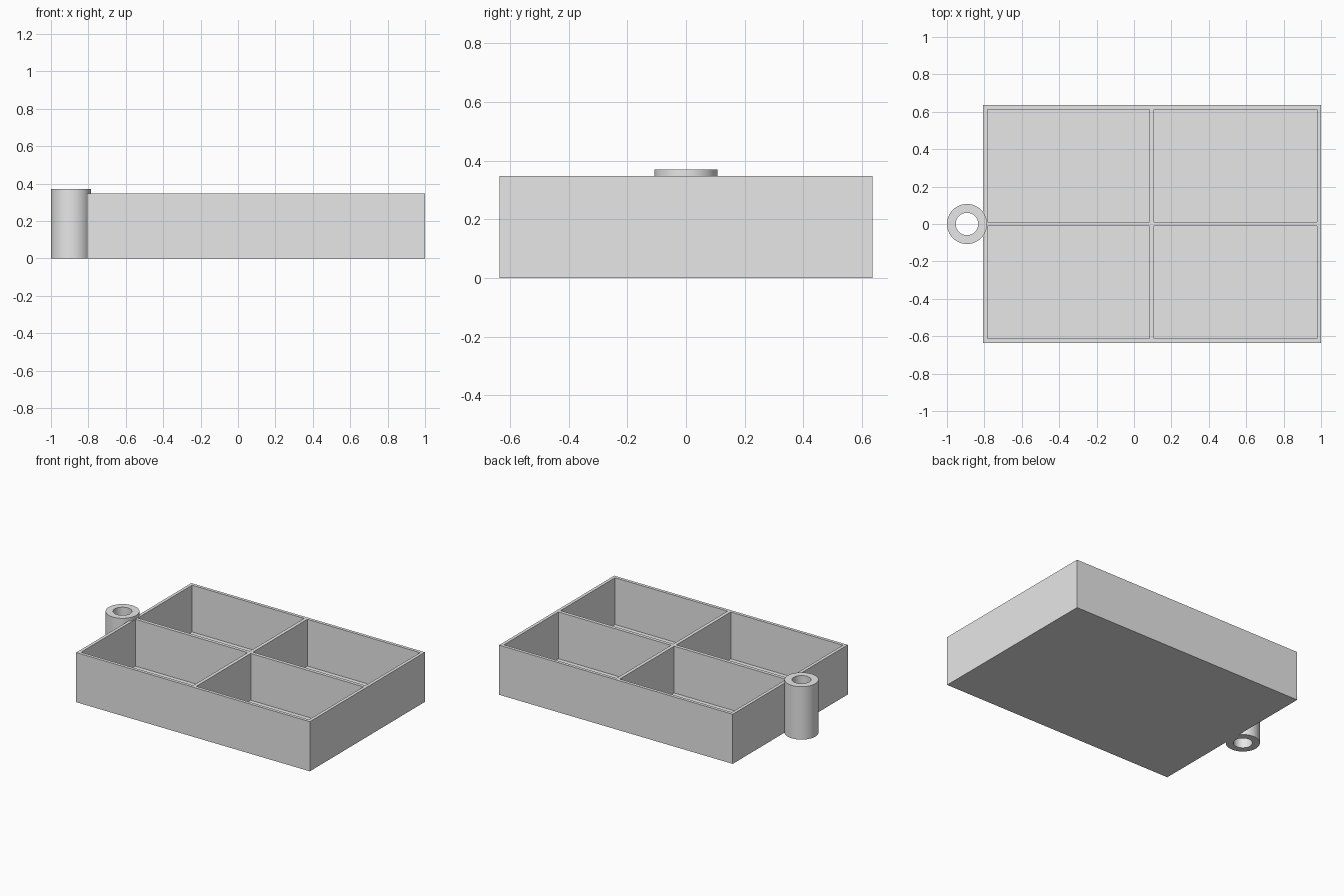
import bpy, bmesh
from math import tau
from mathutils import Vector

cube = bpy.data.objects.get("Cube")
if cube:
    bpy.data.objects.remove(cube, do_unlink=True)

# Single grey material
grey = bpy.data.materials.new("light_grey")
grey.use_nodes = True
colour = (0.8, 0.8, 0.8, 1)
grey.diffuse_color = colour
grey.node_tree.nodes["Principled BSDF"].inputs["Base Color"].default_value = colour


def finish(bm, name):
    bmesh.ops.recalc_face_normals(bm, faces=bm.faces[:])
    mesh = bpy.data.meshes.new(name)
    bm.to_mesh(mesh)
    bm.free()
    mesh.materials.append(grey)
    obj = bpy.data.objects.new(name, mesh)
    bpy.context.collection.objects.link(obj)
    return obj


# Divided tray: rim grid, pockets pushed down, outer skirt and bottom
HEIGHT, FLOOR = 0.347, 0.02
xs = [-0.806, -0.784, 0.083, 0.107, 0.978, 1.0]
ys = [-0.635, -0.613, -0.012, 0.012, 0.613, 0.635]
bm = bmesh.new()
grid = [[bm.verts.new((x, y, HEIGHT)) for y in ys] for x in xs]
pockets = []
for i in range(len(xs) - 1):
    for j in range(len(ys) - 1):
        face = bm.faces.new((grid[i][j], grid[i + 1][j], grid[i + 1][j + 1], grid[i][j + 1]))
        if i % 2 and j % 2:
            pockets.append(face)
rim = [e for e in bm.edges if e.is_boundary]

skirt = bmesh.ops.extrude_edge_only(bm, edges=rim)["geom"]
for v in skirt:
    if isinstance(v, bmesh.types.BMVert):
        v.co.z = 0
bmesh.ops.contextual_create(bm, geom=[e for e in skirt if isinstance(e, bmesh.types.BMEdge) and e.is_boundary])

for face in bmesh.ops.extrude_discrete_faces(bm, faces=pockets)["faces"]:
    for v in face.verts:
        v.co.z = FLOOR
finish(bm, "divided_tray")

# Hollow post on the right end: rectangular section spun about its axis
AXIS = Vector((-0.893, 0, 0))
INNER, OUTER, TOP = 0.06, 0.107, 0.37
bm = bmesh.new()
section = [bm.verts.new(AXIS + Vector((r, 0, z)))
           for r, z in ((INNER, 0), (OUTER, 0), (OUTER, TOP), (INNER, TOP))]
loop = [bm.edges.new((section[k], section[(k + 1) % 4])) for k in range(4)]
bmesh.ops.spin(bm, geom=section + loop, cent=AXIS, axis=(0, 0, 1), angle=tau, steps=64)
bmesh.ops.remove_doubles(bm, verts=bm.verts[:], dist=0.0005)
post = finish(bm, "hollow_post")
bpy.ops.object.select_all(action="DESELECT")
post.select_set(True)
bpy.context.view_layer.objects.active = post
bpy.ops.object.shade_smooth_by_angle()
